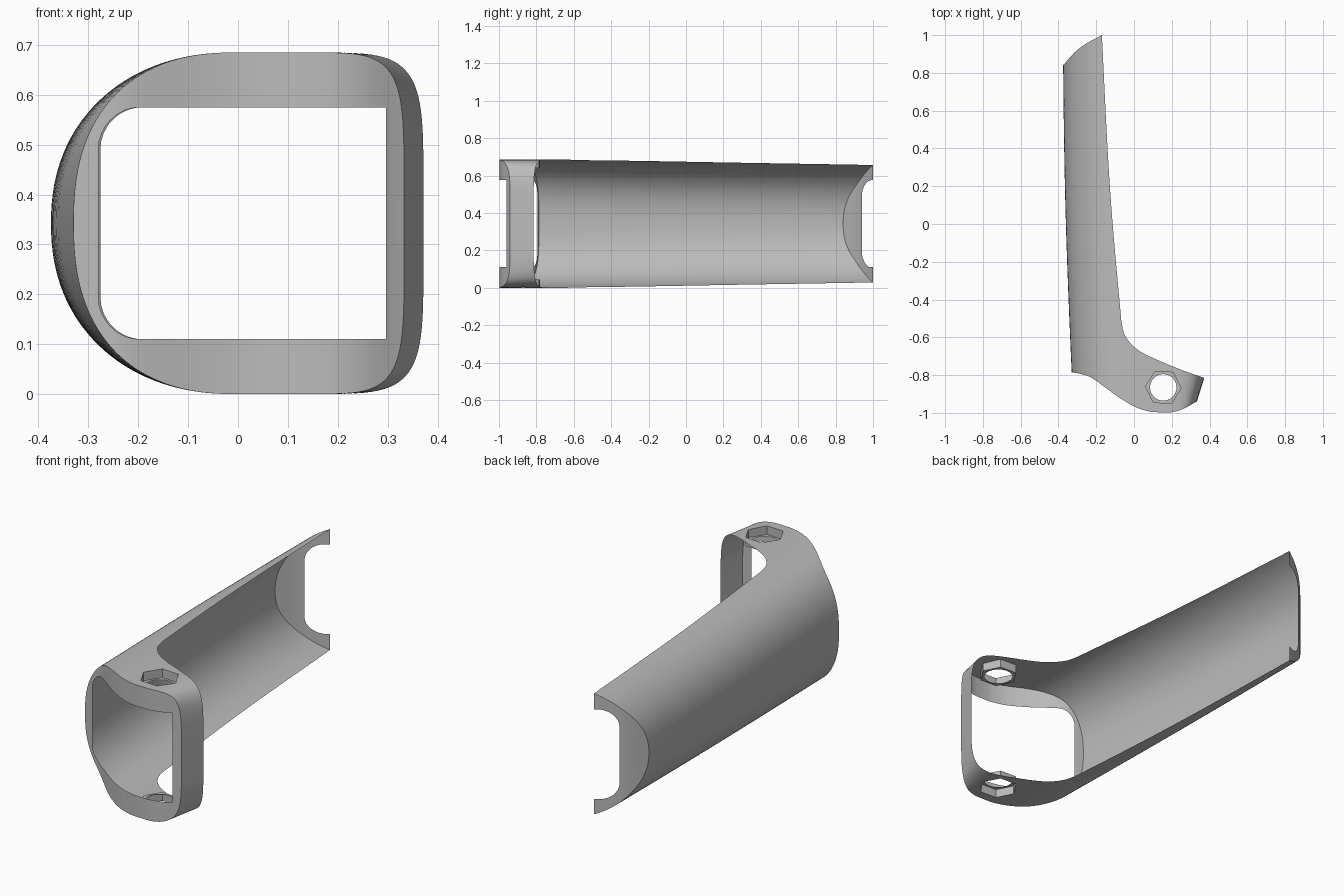
import bpy, bmesh, math
from mathutils import Vector

if "Cube" in bpy.data.objects:
    bpy.data.objects.remove(bpy.data.objects["Cube"], do_unlink=True)

MID = 0.3425          # half height and mirror plane
REAR_X = -0.17        # inner end of the rear cut
WIN_H, WIN_R, WIN_X = 0.2325, 0.085, 0.297

grey = bpy.data.materials.new("plain grey")
grey.use_nodes = True
grey.diffuse_color = (0.5, 0.5, 0.5, 1)
grey.node_tree.nodes["Principled BSDF"].inputs["Base Color"].default_value = (0.5, 0.5, 0.5, 1)


def smooth_curve(points, steps=10):
    """Catmull-Rom curve through plan points."""
    p = [Vector(q) for q in points]
    p = [2 * p[0] - p[1]] + p + [2 * p[-1] - p[-2]]
    out = []
    for a, b, c, d in zip(p, p[1:], p[2:], p[3:]):
        for i in range(steps):
            t = i / steps
            out.append(0.5 * (2 * b + (c - a) * t + (2 * a - 5 * b + 4 * c - d) * t * t
                              + (3 * b - a - 3 * c + d) * t ** 3))
    return out + [p[-2]]


def y_at(curve, x):
    for a, b in zip(curve, curve[1:]):
        if x <= b.x:
            return a.y + (b.y - a.y) * (x - a.x) / max(b.x - a.x, 1e-9)
    return curve[-1].y


# Plan outlines
front = smooth_curve([(-.33, -.785), (-.27, -.797), (-.21, -.823), (-.077, -.92), (.03, -.978),
                      (.14, -1), (.24, -.987), (.333, -.94)])
rear = smooth_curve([(-.375, .84), (-.313, .91), (-.25, .957), (REAR_X, 1)])
long_edge = smooth_curve([(REAR_X, 1), (-.14, .4), (-.113, 0), (-.067, -.515)], 6)
hook = smooth_curve([(-.067, -.515), (-.05, -.585), (0, -.65), (.08, -.7), (.24, -.768), (.372, -.815)])


def half_height(x, y, right_width):
    """Half height of the rounded cross-section."""
    if x < 0:
        t = min(max((y + .78) / 1.62, 0), 1)
        u, n = -x / (.33 + .045 * t), 2.4 - .2 * t
    else:
        u, n = max(x - .1, 0) / right_width, 5.5
    return 0 if u > 1 - 1e-7 else MID * (1 - u ** n) ** (1 / n)


def front_point(x):
    y = y_at(front, x)
    return Vector((x, y, half_height(x, y, .233)))


def back_point(x, y):
    return Vector((x, y, half_height(x, y, .272)))


# Matching stations along the front and back outlines
stations = []
limit = math.asin((-REAR_X / .375) ** 1.15)
for i in range(25):
    u = math.sin(math.pi / 2 + (limit - math.pi / 2) * i / 24) ** (1 / 1.15)
    x = -.375 * u
    stations.append((front_point(-.33 * u), back_point(x, y_at(rear, x))))
start = stations[-1][0].x
for i, p in enumerate(long_edge[1:], 1):
    x = start + (-.067 - start) * i / (len(long_edge) - 1)
    stations.append((front_point(x), back_point(p.x, p.y)))
for i in range(1, 25):
    x = -.067 + .167 * i / 24
    stations.append((front_point(x), back_point(x, y_at(hook, x))))
for i in range(1, 25):
    u = math.sin(math.pi / 2 * i / 24) ** (2 / 5.5)
    x = .1 + .272 * u
    stations.append((front_point(.1 + .233 * u), back_point(x, y_at(hook, x))))


def finish(name, bm, facing):
    """Orient the faces, mirror top to bottom, apply the colour."""
    bmesh.ops.remove_doubles(bm, verts=bm.verts, dist=1e-5)
    bmesh.ops.recalc_face_normals(bm, faces=bm.faces)
    if sum(f.normal.dot(Vector(facing)) * f.calc_area() for f in bm.faces) < 0:
        bmesh.ops.reverse_faces(bm, faces=bm.faces)
    me = bpy.data.meshes.new(name)
    bm.to_mesh(me)
    bm.free()
    me.materials.append(grey)
    ob = bpy.data.objects.new(name, me)
    ob.location.z = MID
    bpy.context.collection.objects.link(ob)
    bpy.ops.object.select_all(action="DESELECT")
    ob.select_set(True)
    bpy.context.view_layer.objects.active = ob
    bpy.ops.object.shade_smooth_by_angle(angle=math.radians(35))
    mod = ob.modifiers.new("mirror", "MIRROR")
    mod.use_axis = (False, False, True)
    mod.merge_threshold = 0.0005
    return ob


# Outer skin with a hexagonal opening
NUT = Vector((.155, -.865, 0))
hexagon = [Vector((math.cos(a), math.sin(a), 0)) * .095
           for a in (math.radians(60 * i - 3) for i in range(6))]
bm = bmesh.new()
ROWS = 16
grid = []
for f, b in stations:
    column = []
    for j in range(ROWS + 1):
        v = j / ROWS
        p = f.lerp(b, v)
        if p.x < 0:
            p.x *= 1 + .025 * math.sin(math.pi * v)
        column.append(bm.verts.new(p))
    grid.append(column)
for a, b in zip(grid, grid[1:]):
    for j in range(ROWS):
        bm.faces.new((a[j], b[j], b[j + 1], a[j + 1]))
normals = [(p + q).normalized() for p, q in zip(hexagon, hexagon[1:] + hexagon[:1])]
apothem = .095 * math.cos(math.pi / 6)
for n in normals:
    near = [f for f in bm.faces if (f.calc_center_median().xy - NUT.xy).length < .15
            and f.calc_center_median().z > .25]
    geom = set(near) | {e for f in near for e in f.edges} | {v for f in near for v in f.verts}
    bmesh.ops.bisect_plane(bm, geom=list(geom), dist=1e-6, plane_co=NUT + n * apothem, plane_no=n)
inside = [f for f in bm.faces if f.calc_center_median().z > .25 and
          all((f.calc_center_median() - NUT).dot(n) < apothem for n in normals)]
bmesh.ops.delete(bm, geom=inside, context="FACES")
finish("outer_skin", bm, (0, 0, 1))


# End faces with the rounded window cut out
def end_face(name, curve, xs, right_width, left, facing):
    corner = [left + WIN_R * (1 - math.cos(math.pi / 2 * i / 8)) for i in range(9)]
    right = min(WIN_X, max(xs))
    columns = []
    for x in sorted(set(xs + corner + [right])):
        inner = 0
        if left <= x <= right:
            d = max(WIN_R - (x - left), 0)
            inner = WIN_H - WIN_R + math.sqrt(max(WIN_R ** 2 - d * d, 0))
        y = y_at(curve, x)
        top = half_height(x, y, right_width)
        entry = (x, y, top, min(inner, top))
        solid = (x, y, top, 0)
        if x == left:
            columns += [solid, entry]
        elif x == right and right < max(xs):
            columns += [entry, solid]
        else:
            columns.append(entry)
    bm = bmesh.new()
    for a, b in zip(columns, columns[1:]):
        if b[0] - a[0] > 1e-7:
            pts = [(a[0], a[1], a[2]), (a[0], a[1], a[3]), (b[0], b[1], b[3]), (b[0], b[1], b[2])]
            unique = list(dict.fromkeys(pts))
            if len(unique) > 2:
                bm.faces.new([bm.verts.new(p) for p in unique])
    finish(name, bm, facing)


end_face("front_frame", front, [f.x for f, b in stations], .233, -.28, (0, -1, 0))
end_face("rear_end", rear, [b.x for f, b in stations[:25]], .272, -.276, (-1, 1, 0))

# Hexagonal nut pockets with a round bolt hole
bm = bmesh.new()
DEPTH, SIDE = .045, 8
floor_z = MID - DEPTH
rim, bore = [], []
for k in range(6):
    p, q = hexagon[k], hexagon[(k + 1) % 6]
    for i in range(SIDE):
        r = p.lerp(q, i / SIDE)
        rim.append(NUT + r)
        bore.append(NUT + r.normalized() * .07)
for i in range(len(rim)):
    j = (i + 1) % len(rim)
    tops = [Vector((p.x, p.y, half_height(p.x, p.y, .25))) for p in (rim[i], rim[j])]
    lows = [Vector((p.x, p.y, floor_z)) for p in (rim[i], rim[j], bore[j], bore[i])]
    bm.faces.new([bm.verts.new(p) for p in (tops[0], tops[1], lows[1], lows[0])])
    bm.faces.new([bm.verts.new(p) for p in lows])
finish("nut_pockets", bm, (0, 0, 1))
